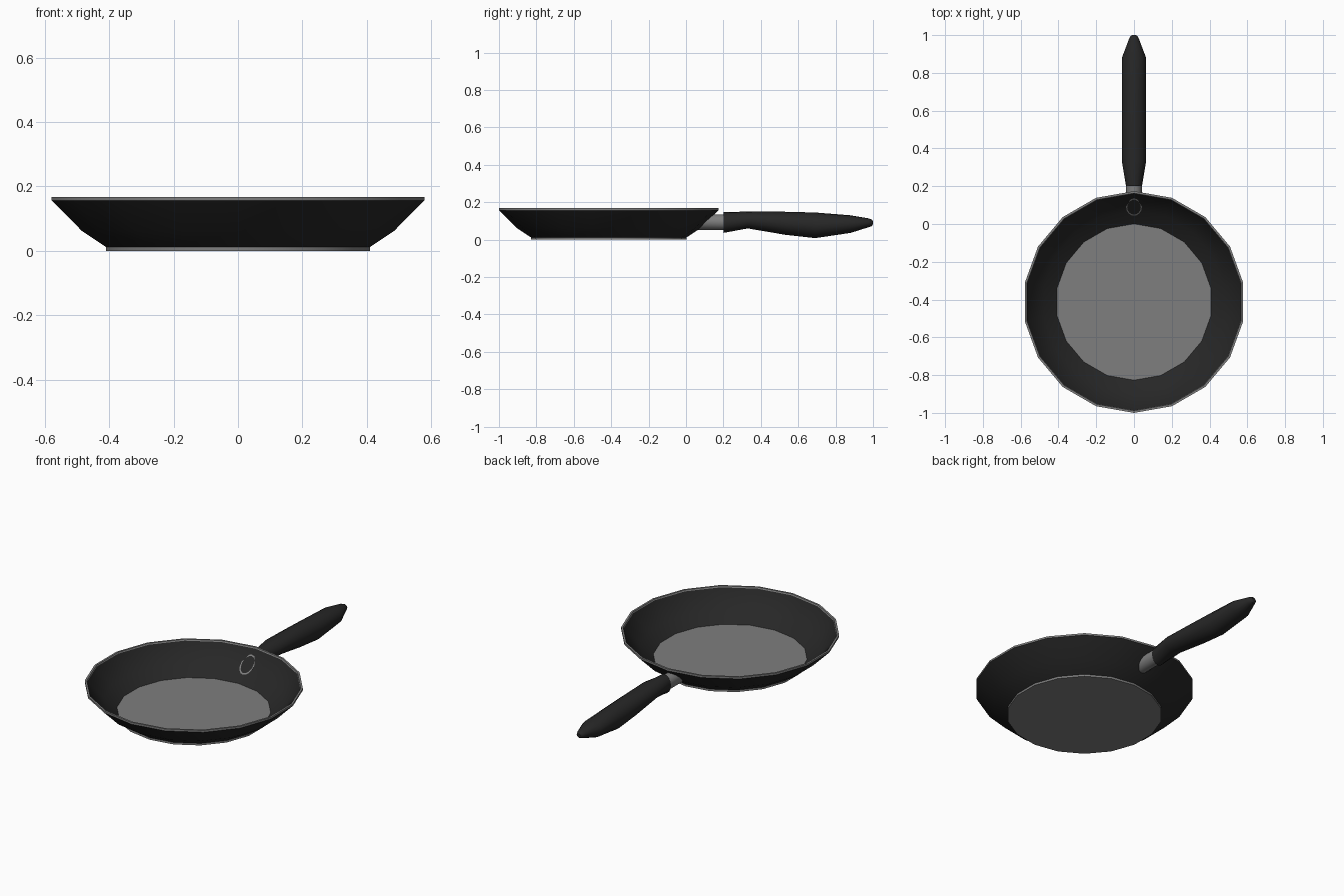
import bpy, bmesh, math

if "Cube" in bpy.data.objects:
    bpy.data.objects.remove(bpy.data.objects["Cube"])

def material(name, v):
    m = bpy.data.materials.new(name)
    m.diffuse_color = (v, v, v, 1)
    m.use_nodes = True
    m.node_tree.nodes["Principled BSDF"].inputs["Base Color"].default_value = m.diffuse_color
    return m

GREY = material("steel grey", 0.21)
DARK = material("black coating", 0.02)

def loft(name, rings, mats, caps=(None, None)):
    """Skin closed rings; mats[i] colours the band after ring i."""
    bm = bmesh.new()
    vr = [[bm.verts.new(p) for p in r] for r in rings]
    n = len(vr[0])
    for a, b, m in zip(vr, vr[1:], mats):
        for i in range(n):
            j = (i + 1) % n
            bm.faces.new((a[i], a[j], b[j], b[i])).material_index = m
    for r, m in zip((vr[0], vr[-1]), caps):
        if m is not None:
            bm.faces.new(r).material_index = m
    bmesh.ops.recalc_face_normals(bm, faces=bm.faces)
    me = bpy.data.meshes.new(name)
    bm.to_mesh(me)
    bm.free()
    ob = bpy.data.objects.new(name, me)
    bpy.context.collection.objects.link(ob)
    me.materials.append(DARK)
    me.materials.append(GREY)
    bpy.ops.object.select_all(action='DESELECT')
    ob.select_set(True)
    bpy.context.view_layer.objects.active = ob
    bpy.ops.object.shade_smooth_by_angle(angle=math.radians(35))
    return ob

# Pan: 18-sided profile from the underside, over the rim, to the inner floor
CY = -0.413
def circle(r, z):
    return [(r * math.sin(math.tau * i / 18), CY + r * math.cos(math.tau * i / 18), z)
            for i in range(18)]

profile = [(0.416, 0), (0.416, 0.012), (0.492, 0.062), (0.587, 0.157),
           (0.587, 0.168), (0.576, 0.168), (0.574, 0.160), (0.484, 0.066), (0.414, 0.016)]
loft("pan", [circle(r, z) for r, z in profile], [1, 0, 0, 1, 1, 1, 0, 0], (1, 1))

# Steel neck with its inner end cut along the sloping pan wall
def neck_ring(r, y, slope):
    pts = []
    for i in range(16):
        a = math.tau * i / 16
        z = r * math.sin(a)
        pts.append((r * math.cos(a), y + slope * z, 0.093 + z))
    return pts

loft("neck", [neck_ring(0.036, 0.089, 1.08), neck_ring(0.042, 0.089, 1.08),
              neck_ring(0.042, 0.22, 0)], [1, 1], (0, 1))

# Handle grip: elliptical sections (y, half width, bottom z, top z)
sections = [(0.20, 0.042, 0.036, 0.147), (0.33, 0.064, 0.060, 0.150),
            (0.53, 0.064, 0.026, 0.149), (0.69, 0.064, 0.008, 0.145),
            (0.88, 0.064, 0.036, 0.130), (0.975, 0.028, 0.066, 0.114),
            (0.993, 0.020, 0.072, 0.107), (1.0, 0.010, 0.082, 0.099)]
rings = []
for y, w, lo, hi in sections:
    rings.append([(w * math.cos(math.tau * i / 16), y,
                   (lo + hi) / 2 + (hi - lo) / 2 * math.sin(math.tau * i / 16))
                  for i in range(16)])
loft("handle_grip", rings, [0] * 7, (0, 0))
